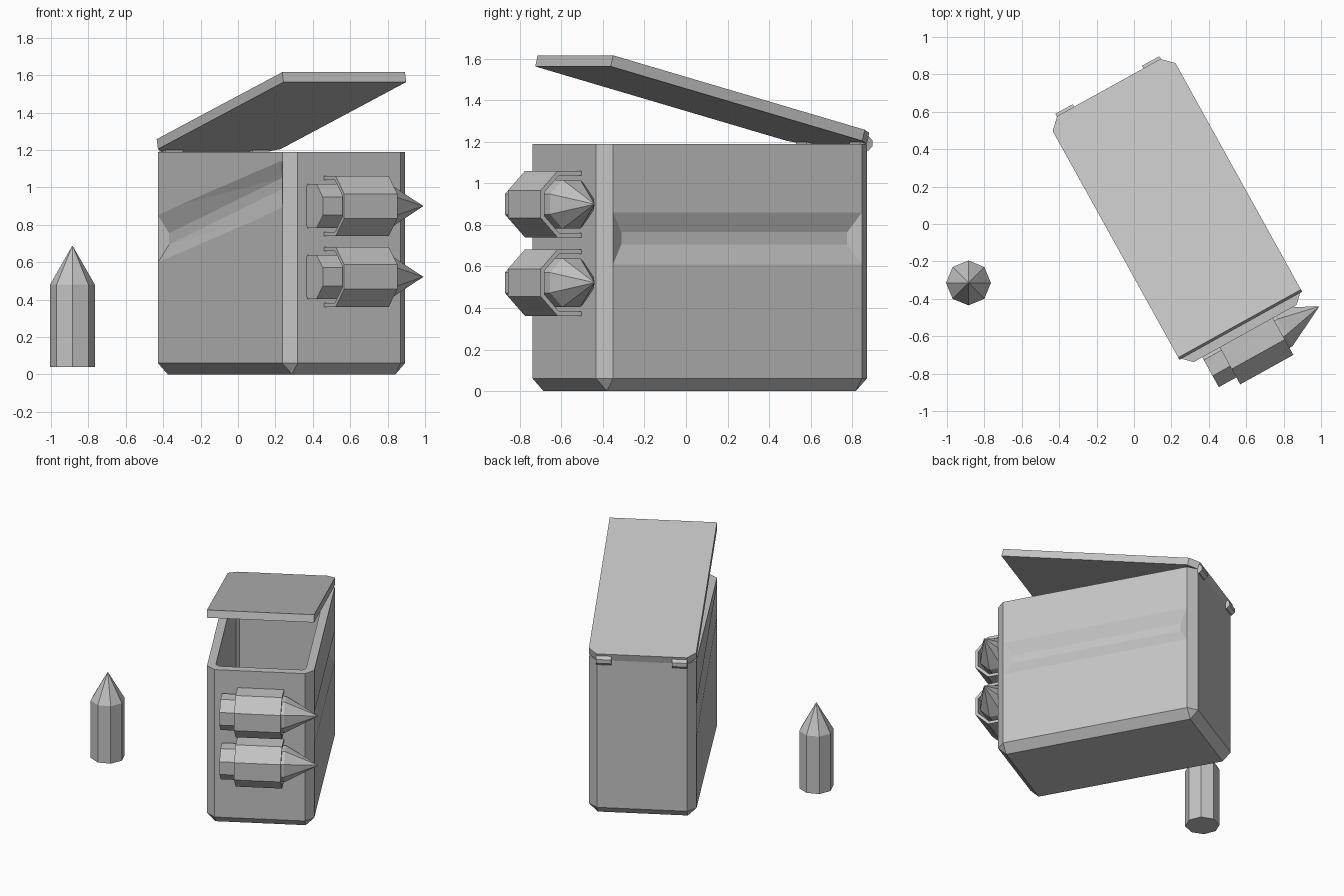
import bpy, bmesh
from math import radians, pi, cos, sin
from mathutils import Matrix, Vector

cube = bpy.data.objects.get("Cube")
if cube:
    bpy.data.objects.remove(cube, do_unlink=True)

grey = bpy.data.materials.new("plain_grey")
grey.use_nodes = True
COLOUR = (0.55, 0.55, 0.55, 1)
grey.diffuse_color = COLOUR
grey.node_tree.nodes["Principled BSDF"].inputs["Base Color"].default_value = COLOUR

# Frame of the turned box: its length runs along local y, hinges at +y
FRAME = Matrix.Translation((0.233, 0.066, 0)) @ Matrix.Rotation(radians(29), 4, 'Z')
HX, HY, TOP, CHAMFER, WALL = 0.375, 0.745, 1.19, 0.06, 0.06


def finish(bm, name, matrix=FRAME):
    bmesh.ops.recalc_face_normals(bm, faces=bm.faces)
    mesh = bpy.data.meshes.new(name)
    bm.to_mesh(mesh)
    bm.free()
    mesh.materials.append(grey)
    obj = bpy.data.objects.new(name, mesh)
    obj.matrix_world = matrix
    bpy.context.collection.objects.link(obj)
    return obj


def block(x, y, z0, z1):
    bm = bmesh.new()
    bmesh.ops.create_cube(bm, size=2)
    for v in bm.verts:
        v.co = Vector((v.co.x * x, v.co.y * y, z1 if v.co.z > 0 else z0))
    return bm


def chamfer(bm, rule):
    edges = [e for e in bm.edges if rule(e)]
    bmesh.ops.bevel(bm, geom=edges, offset=CHAMFER, segments=1, affect='EDGES')


def extrude_profile(points, length):
    """Closed outline in the yz plane, extruded along x."""
    bm = bmesh.new()
    face = bm.faces.new([bm.verts.new((0, y, z)) for y, z in points])
    new = bmesh.ops.extrude_face_region(bm, geom=[face])["geom"]
    verts = [g for g in new if isinstance(g, bmesh.types.BMVert)]
    bmesh.ops.translate(bm, verts=verts, vec=(length, 0, 0))
    return bm


def cartridge(name, matrix, length, shoulder, radius, turn):
    """Eight-sided body with a pointed nose, standing along local z."""
    bm = bmesh.new()
    angles = [turn + i * pi / 4 for i in range(8)]
    base, rim = [[bm.verts.new((radius * cos(a), radius * sin(a), z)) for a in angles]
                 for z in (0, shoulder)]
    tip = bm.verts.new((0, 0, length))
    bm.faces.new(base)
    for i in range(8):
        j = (i + 1) % 8
        bm.faces.new((base[i], base[j], rim[j], rim[i]))
        bm.faces.new((rim[i], rim[j], tip))
    return finish(bm, name, matrix)


# Hollow box body with chamfered corners and floor edges
bm = block(HX, HY, 0, TOP)
chamfer(bm, lambda e: any(v.co.z < 0.01 for v in e.verts))
bm.faces.ensure_lookup_table()
top = max(bm.faces, key=lambda f: f.calc_center_median().z)
bmesh.ops.inset_individual(bm, faces=[top], thickness=WALL, use_even_offset=True)
new = bmesh.ops.extrude_face_region(bm, geom=[top])["geom"]
for v in [g for g in new if isinstance(g, bmesh.types.BMVert)]:
    v.co.z = WALL
if top.is_valid:
    bmesh.ops.delete(bm, geom=[top], context='FACES_ONLY')
box = finish(bm, "box_body")


# Tapered grooves pressed into both long sides
def groove(name, side, z_front, z_back):
    bm = bmesh.new()
    depth, taper = 0.032, 0.063
    for t in (-0.25, 1):
        x = side * (HX - depth * t)
        for end, zc in ((-1, z_front), (1, z_back)):
            y = end * (HY - CHAMFER - taper * t)
            for s in (-1, 1):
                bm.verts.new((x, y, zc + s * (0.125 - 0.095 * t)))
    bmesh.ops.convex_hull(bm, input=bm.verts)
    bmesh.ops.dissolve_limit(bm, angle_limit=0.01, verts=bm.verts, edges=bm.edges)
    cutter = finish(bm, name)
    cutter.hide_render = True
    cutter.hide_viewport = True
    cutter.display_type = 'WIRE'
    mod = box.modifiers.new(name, 'BOOLEAN')
    mod.operation, mod.solver, mod.object = 'DIFFERENCE', 'EXACT', cutter


groove("left_groove_cutter", 1, 0.735, 0.735)
groove("right_groove_cutter", -1, 1.02, 0.725)

# Lid, swung open about the back edge
bm = block(HX, HY, 0, 0.055)
chamfer(bm, lambda e: all(v.co.y > 0 for v in e.verts)
        and abs(e.verts[0].co.z - e.verts[1].co.z) > 0.01)
bmesh.ops.translate(bm, verts=bm.verts, vec=(0, -HY, 0))
finish(bm, "lid", FRAME @ Matrix.Translation((0, HY, TOP))
       @ Matrix.Rotation(radians(-14.5), 4, 'X'))

# Hinge barrels
octagon = [(cos(pi / 8 + i * pi / 4), sin(pi / 8 + i * pi / 4)) for i in range(8)]
for side, label in ((-1, "right"), (1, "left")):
    bm = extrude_profile([(0.037 * y, 0.037 * z) for y, z in octagon], 0.106)
    finish(bm, label + "_hinge",
           FRAME @ Matrix.Translation((side * 0.265 - 0.053, HY - 0.005, TOP + 0.003)))

# Cartridges on the front, each in a wrap-round holder open towards the box
AXIS_Y = -HY - 0.065
half = [(0.075, 0.16), (-0.066, 0.16), (-0.16, 0.066)]
outer = half + [(y, -z) for y, z in reversed(half)]
inner = [(y if y > 0 else y * 0.87, z * 0.87) for y, z in reversed(outer)]
for label, z in (("upper", 0.9), ("lower", 0.522)):
    finish(extrude_profile(outer + inner, 0.325), label + "_holder",
           FRAME @ Matrix.Translation((-0.155, AXIS_Y, z)))
    cartridge(label + "_cartridge", FRAME @ Matrix.Translation((-0.262, AXIS_Y, z))
              @ Matrix.Rotation(pi / 2, 4, 'Y'), 0.68, 0.45, 0.127, pi / 8)

# Loose cartridge standing beside the box
cartridge("loose_cartridge", Matrix.Translation((-0.885, -0.315, 0.04)),
          0.65, 0.44, 0.12, 0)
